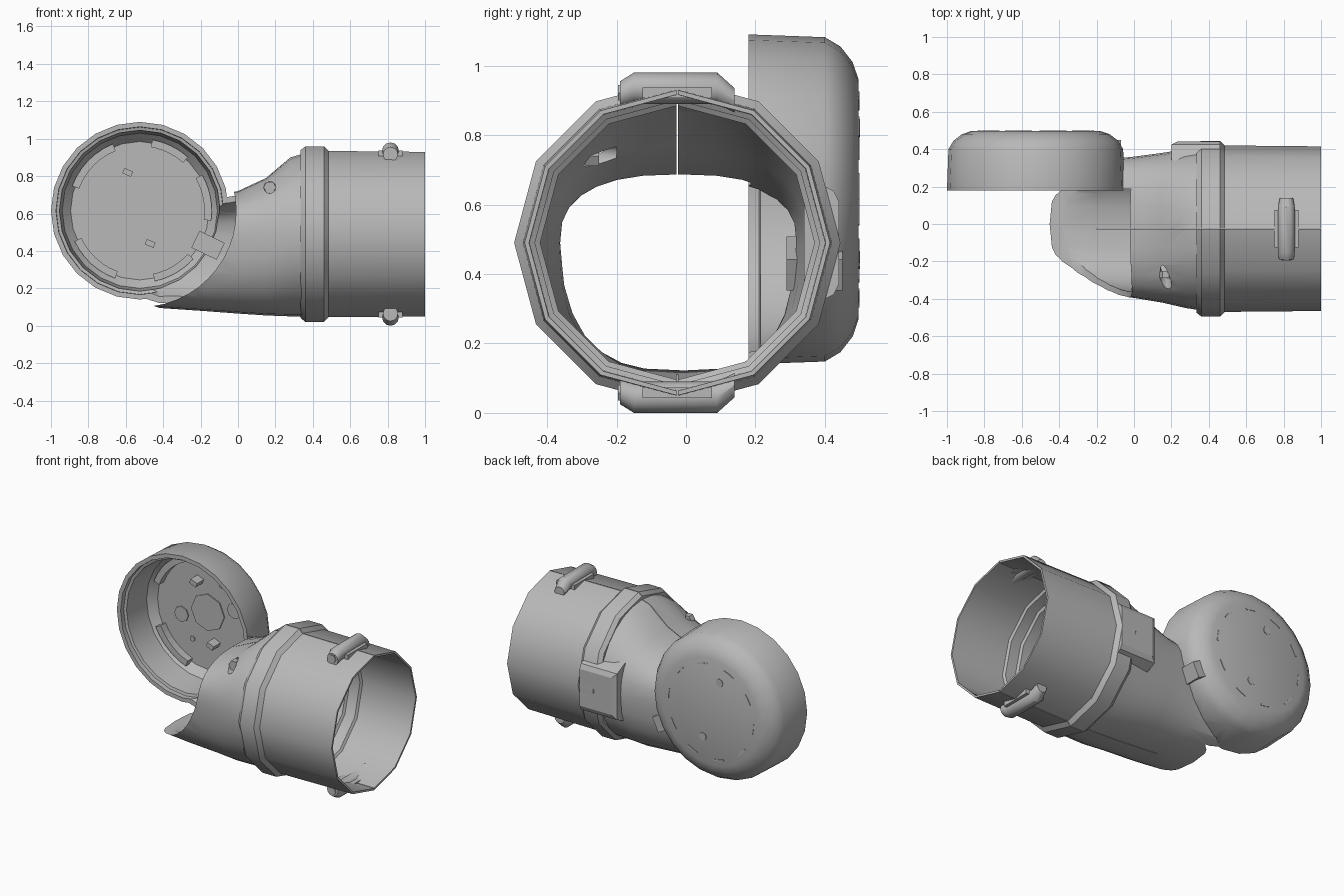
import bpy, bmesh, math
from mathutils import Vector, Matrix

if "Cube" in bpy.data.objects:
    bpy.data.objects.remove(bpy.data.objects["Cube"], do_unlink=True)

grey = bpy.data.materials.new("shell grey")
grey.use_nodes = True
COLOUR = (0.48, 0.48, 0.48, 1)
grey.diffuse_color = COLOUR
grey.node_tree.nodes["Principled BSDF"].inputs["Base Color"].default_value = COLOUR

AXIS_Y, AXIS_Z = -0.025, 0.49      # forearm tube axis
CUP_X, CUP_Z = -0.525, 0.615       # joint cup axis


def loft(name, rings, closed=False):
    """Skin a list of point rings; cap the ends unless closed on itself."""
    bm = bmesh.new()
    loops = [[bm.verts.new(p) for p in ring] for ring in rings]
    n = len(loops[0])
    pairs = list(zip(loops, loops[1:]))
    if closed:
        pairs.append((loops[-1], loops[0]))
    else:
        bm.faces.new(loops[0])
        bm.faces.new(loops[-1])
    for a, b in pairs:
        for i in range(n):
            j = (i + 1) % n
            bm.faces.new((a[i], a[j], b[j], b[i]))
    bmesh.ops.recalc_face_normals(bm, faces=bm.faces)
    mesh = bpy.data.meshes.new(name)
    bm.to_mesh(mesh)
    bm.free()
    mesh.materials.append(grey)
    obj = bpy.data.objects.new(name, mesh)
    bpy.context.collection.objects.link(obj)
    return obj


def circle_y(x, y, z, r, n=24):
    return [Vector((x + r * math.cos(2 * math.pi * i / n), y,
                    z + r * math.sin(2 * math.pi * i / n))) for i in range(n)]


def circle_x(x, r, n=12):
    return [Vector((x, AXIS_Y + r * math.cos(2 * math.pi * i / n),
                    AXIS_Z + r * math.sin(2 * math.pi * i / n))) for i in range(n)]


def disc(name, x, z, y0, y1, r, n=8):
    return loft(name, [circle_y(x, y0, z, r, n), circle_y(x, y1, z, r, n)])


def box(name, centre, size, angle=0):
    turn = Matrix.Rotation(angle, 3, 'Y')
    corners = [(-1, -1), (1, -1), (1, 1), (-1, 1)]
    return loft(name, [[Vector(centre) + turn @ Vector((a * size[0], b * size[1], c * size[2])) / 2
                        for a, b in corners] for c in (-1, 1)])


def boolean(obj, cutter, operation, keep=False):
    mod = obj.modifiers.new("bool", 'BOOLEAN')
    mod.operation, mod.solver, mod.object = operation, 'EXACT', cutter
    bpy.context.view_layer.objects.active = obj
    bpy.ops.object.modifier_apply(modifier=mod.name)
    if not keep:
        bpy.data.objects.remove(cutter, do_unlink=True)


def smooth(obj, degrees=35):
    bpy.ops.object.select_all(action='DESELECT')
    obj.select_set(True)
    bpy.context.view_layer.objects.active = obj
    bpy.ops.object.shade_smooth_by_angle(angle=math.radians(degrees))


# Elbow neck: x, y min, y max, top, bottom, squareness
NECK = [(0.38, -0.465, 0.415, 0.93, 0.05, 2),
        (0.28, -0.45, 0.40, 0.90, 0.05, 2.1),
        (0.15, -0.42, 0.38, 0.79, 0.055, 2.4),
        (0.0, -0.395, 0.36, 0.72, 0.065, 2.5),
        (-0.2, -0.375, 0.34, 0.68, 0.08, 2.7),
        (-0.42, -0.34, 0.33, 0.60, 0.095, 3),
        (-0.75, -0.20, 0.30, 0.55, 0.21, 3)]


def neck(name, inset, n=28):
    rings = []
    for k, (x, y0, y1, top, bottom, p) in enumerate(NECK):
        if inset and k in (0, len(NECK) - 1):
            x += inset if k == 0 else 3 * inset
        ring = []
        for i in range(n):
            a = 2 * math.pi * i / n
            c, s = math.cos(a), math.sin(a)
            up = (top - AXIS_Z if s > 0 else AXIS_Z - bottom) - inset
            ring.append(Vector((
                x,
                (y0 + y1) / 2 + ((y1 - y0) / 2 - inset) * math.copysign(abs(c) ** (2 / p), c),
                AXIS_Z + up * math.copysign(abs(s) ** (2 / p), s))))
        rings.append(ring)
    return loft(name, rings)


def cup(name, profile):
    return loft(name, [circle_y(CUP_X, y, CUP_Z, r) for y, r in profile])


# Hollow elbow: neck trimmed round the joint, joined with the cup, then hollowed
shell = neck("elbow_shell", 0)
boolean(shell, disc("trim", CUP_X, CUP_Z, -1, 0.186, 0.515, 48), 'DIFFERENCE')
boolean(shell, cup("cup_outer", [(0.18, 0.475), (0.40, 0.467), (0.445, 0.44),
                                 (0.48, 0.395), (0.497, 0.345)]), 'UNION')
boolean(shell, cup("cup_inner", [(0.10, 0.452), (0.21, 0.447), (0.215, 0.43),
                                 (0.40, 0.415), (0.45, 0.37)]), 'DIFFERENCE')
boolean(shell, neck("neck_inner", 0.03), 'DIFFERENCE')
boolean(shell, disc("hole", 0.17, 0.74, -0.6, -0.2, 0.032, 12), 'DIFFERENCE')
disc("neck_screw", 0.17, 0.74, -0.29, -0.25, 0.034, 6)

# Forearm tube with collar and inner ledges
tube = loft("forearm_tube", [circle_x(x, r) for x, r in [
    (0.335, 0.45), (0.36, 0.47), (0.46, 0.47), (0.485, 0.445), (1.0, 0.44),
    (1.0, 0.427), (0.62, 0.425), (0.61, 0.41), (0.54, 0.41), (0.53, 0.395),
    (0.335, 0.395)]], closed=True)

# Parting seam between front and back halves
seam = box("seam", (0.5, AXIS_Y, 0.5), (1.4, 0.004, 1.4))
boolean(shell, seam, 'DIFFERENCE', keep=True)
boolean(tube, seam, 'DIFFERENCE')
smooth(shell)
smooth(tube)

# Screw bosses above and below the tube
for side, label in ((1, "top"), (-1, "bottom")):
    boss = loft(label + "_boss", [
        circle_y(0.815, y, AXIS_Z + side * d, r, 12) for y, d, r in
        ((-0.19, 0.425, 0.04), (-0.15, 0.445, 0.045), (0.09, 0.445, 0.045), (0.14, 0.41, 0.035))])
    smooth(boss)
    disc(label + "_boss_screw", 0.815, AXIS_Z + side * 0.432, -0.196, -0.18, 0.026, 6)
    # Wedge that blends each boss into the tube
    box(label + "_boss_web", (0.815, AXIS_Y, AXIS_Z + side * 0.432), (0.13, 0.2, 0.03))

# Raised tab on the back of the collar
loft("back_tab", [[Vector((x, y, AXIS_Z + s * h)) for x, s in
                   ((0.2 + d, -1), (0.46, -1), (0.46, 1), (0.2 + d, 1))]
                  for y, h, d in ((0.34, 0.19, 0), (0.425, 0.15, 0), (0.44, 0.12, 0.03))])


def arc_plate(name, r0, r1, start, end, y0, y1, n=6):
    """Curved bar about the cup axis."""
    rings = []
    for i in range(n + 1):
        a = math.radians(start + (end - start) * i / n)
        rings.append([Vector((CUP_X + r * math.cos(a), y, CUP_Z + r * math.sin(a)))
                      for r, y in ((r0, y0), (r1, y0), (r1, y1), (r0, y1))])
    return loft(name, rings)


# Curved ribs on the cup floor
for k, (start, end) in enumerate(((-8, 30), (48, 80), (112, 160), (205, 250), (-78, -42))):
    arc_plate(f"floor_rib_{k + 1}", 0.345, 0.385, start, end, 0.40, 0.46)

# Low bosses, clips and screws on the cup floor
for name, x, z, r in (("centre_pad", -0.53, 0.62, 0.12), ("right_pad", -0.34, 0.68, 0.05),
                      ("left_pad", -0.72, 0.56, 0.05), ("upper_pin", -0.43, 0.82, 0.017),
                      ("lower_pin", -0.64, 0.42, 0.017)):
    disc(name, x, z, 0.443, 0.455, r)
for k, (x, z) in enumerate(((-0.59, 0.82), (-0.47, 0.44))):
    box(f"floor_clip_{k + 1}", (x, 0.42, z), (0.05, 0.08, 0.03), 0.4)
    disc(f"back_screw_{k + 1}", x, z, 0.49, 0.501, 0.026, 8)
box("cable_guide", (-0.16, 0.37, 0.43), (0.15, 0.16, 0.10), 0.45)

# Ring of shallow dashes on the back of the cup
for k in range(10):
    arc_plate(f"back_dash_{k + 1}", 0.302, 0.312, k * 36, k * 36 + 14, 0.49, 0.5, 2)
